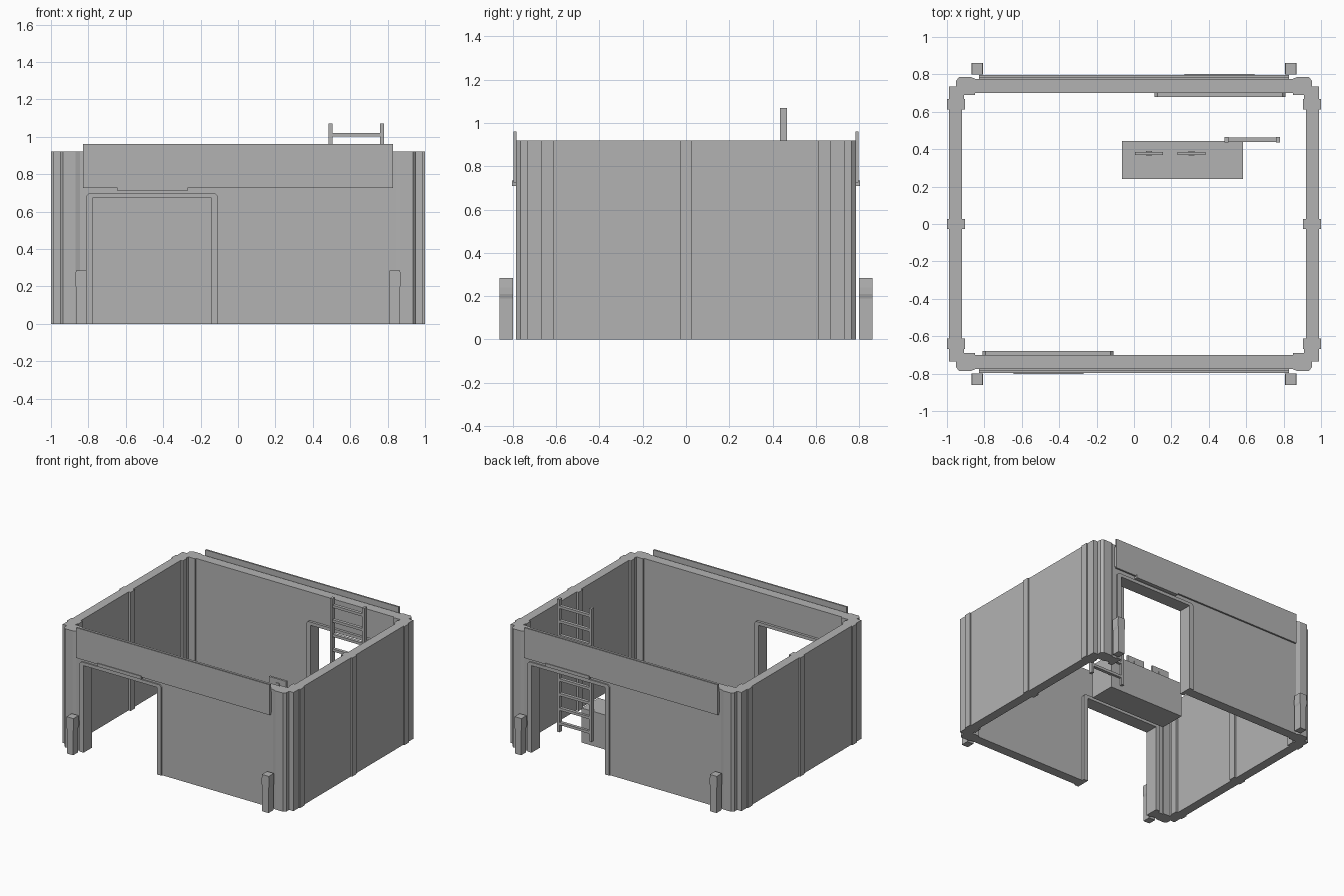
import bpy, bmesh, math
from mathutils import Matrix, Vector

cube = bpy.data.objects.get("Cube")
if cube:
    bpy.data.objects.remove(cube, do_unlink=True)

grey = bpy.data.materials.new("plain grey")
grey.use_nodes = True
grey.diffuse_color = (0.45, 0.45, 0.45, 1)
grey.node_tree.nodes["Principled BSDF"].inputs["Base Color"].default_value = (0.45, 0.45, 0.45, 1)

WALL_H = 0.92
FLIP = Matrix.Scale(-1, 4, (1, 0, 0))
TURN = Matrix.Rotation(math.pi, 4, 'Z')
STAY = Matrix.Identity(4)


def finish(name, bm, matrix=STAY):
    """Turn a bmesh into a named grey object."""
    bm.transform(matrix)
    bmesh.ops.recalc_face_normals(bm, faces=bm.faces)
    mesh = bpy.data.meshes.new(name)
    bm.to_mesh(mesh)
    bm.free()
    mesh.materials.append(grey)
    obj = bpy.data.objects.new(name, mesh)
    bpy.context.collection.objects.link(obj)
    return obj


def prism(name, outline, lo, hi, axis='z', matrix=STAY):
    """Extrude an xy outline along z, or an xz outline along y."""
    bm = bmesh.new()
    place = (lambda a, b: (a, b, lo)) if axis == 'z' else (lambda a, b: (a, lo, b))
    face = bm.faces.new([bm.verts.new(place(a, b)) for a, b in outline])
    new = bmesh.ops.extrude_face_region(bm, geom=[face])["geom"]
    move = Vector((0, 0, hi - lo)) if axis == 'z' else Vector((0, hi - lo, 0))
    bmesh.ops.translate(bm, vec=move, verts=[v for v in new if isinstance(v, bmesh.types.BMVert)])
    return finish(name, bm, matrix)


def box(name, x, y, z, matrix=STAY):
    outline = [(x[0], y[0]), (x[1], y[0]), (x[1], y[1]), (x[0], y[1])]
    return prism(name, outline, z[0], z[1], 'z', matrix)


def bollard(name, x, y, matrix):
    """Square post with a slightly wider collar."""
    bm = bmesh.new()
    rings = []
    for half, z in ((0.027, 0), (0.027, 0.19), (0.032, 0.21), (0.032, 0.24), (0.029, 0.285)):
        rings.append([bm.verts.new((x + sx * half, y + sy * 0.031, z))
                      for sx, sy in ((-1, -1), (1, -1), (1, 1), (-1, 1))])
    for a, b in zip(rings, rings[1:]):
        for i in range(4):
            j = (i + 1) % 4
            bm.faces.new((a[i], a[j], b[j], b[i]))
    bm.faces.new(rings[0])
    bm.faces.new(rings[-1])
    finish(name, bm, matrix)


corner = [(0.845, 0.775), (0.87, 0.785), (0.935, 0.785), (0.953, 0.765), (0.953, 0.735),
          (0.99, 0.735), (0.99, 0.66), (0.91, 0.66), (0.91, 0.69), (0.85, 0.69)]
opening = [(-0.775, 0), (-0.775, 0.675), (-0.145, 0.675), (-0.145, 0)]
frame = [(-0.11, 0), (-0.11, 0.685), (-0.125, 0.70), (-0.795, 0.70), (-0.81, 0.685), (-0.81, 0)]

# The two ends of the room are half-turn copies of each other
for end, turn in (("front", STAY), ("back", TURN)):
    # Wall with doorway, and the frame around it
    wall = [(-0.90, 0)] + opening + [(0.90, 0), (0.90, WALL_H), (-0.90, WALL_H)]
    prism(end + "_wall", wall, -0.775, -0.70, 'y', turn)
    prism(end + "_door_frame", opening + frame, -0.785, -0.68, 'y', turn)
    # Fascia panel and the lip over the door
    box(end + "_fascia", (-0.83, 0.83), (-0.797, -0.784), (0.725, 0.96), turn)
    box(end + "_fascia_backing", (-0.83, 0.83), (-0.786, -0.77), (0.74, 0.90), turn)
    box(end + "_door_lip", (-0.645, -0.27), (-0.803, -0.775), (0.71, 0.735), turn)
    # Side wall with pilasters
    box(end + "_side_wall", (0.92, 0.99), (-0.70, 0.70), (0, WALL_H), turn)
    for label, y in (("near", -0.64), ("middle", 0), ("far", 0.64)):
        box(end + "_pilaster_" + label, (0.903, 1.0), (y - 0.027, y + 0.027), (0, WALL_H), turn)
    # Corner pillars and bollards
    for label, flip in (("a", STAY), ("b", FLIP)):
        prism(end + "_corner_pillar_" + label, corner, 0, WALL_H, 'z', turn @ flip)
        bollard(end + "_bollard_" + label, 0.838, 0.831, turn @ flip)

# Desk with two screens on stands
box("desk", (-0.065, 0.583), (0.24, 0.445), (0, 0.268))
for label, x in (("left", 0.307), ("right", 0.08)):
    box("screen_" + label, (x - 0.074, x + 0.074), (0.37, 0.386), (0.285, 0.36))
    box("screen_stand_" + label, (x - 0.016, x + 0.016), (0.365, 0.391), (0.265, 0.33))

# Ladder
for label, x in (("left", 0.77), ("right", 0.494)):
    box("ladder_rail_" + label, (x - 0.01, x + 0.01), (0.435, 0.466), (0.04, 1.07))
for i in range(9):
    z = 1.01 - i * 0.113
    box("ladder_rung_%d" % (i + 1), (0.494, 0.77), (0.438, 0.463), (z - 0.01, z + 0.01))
